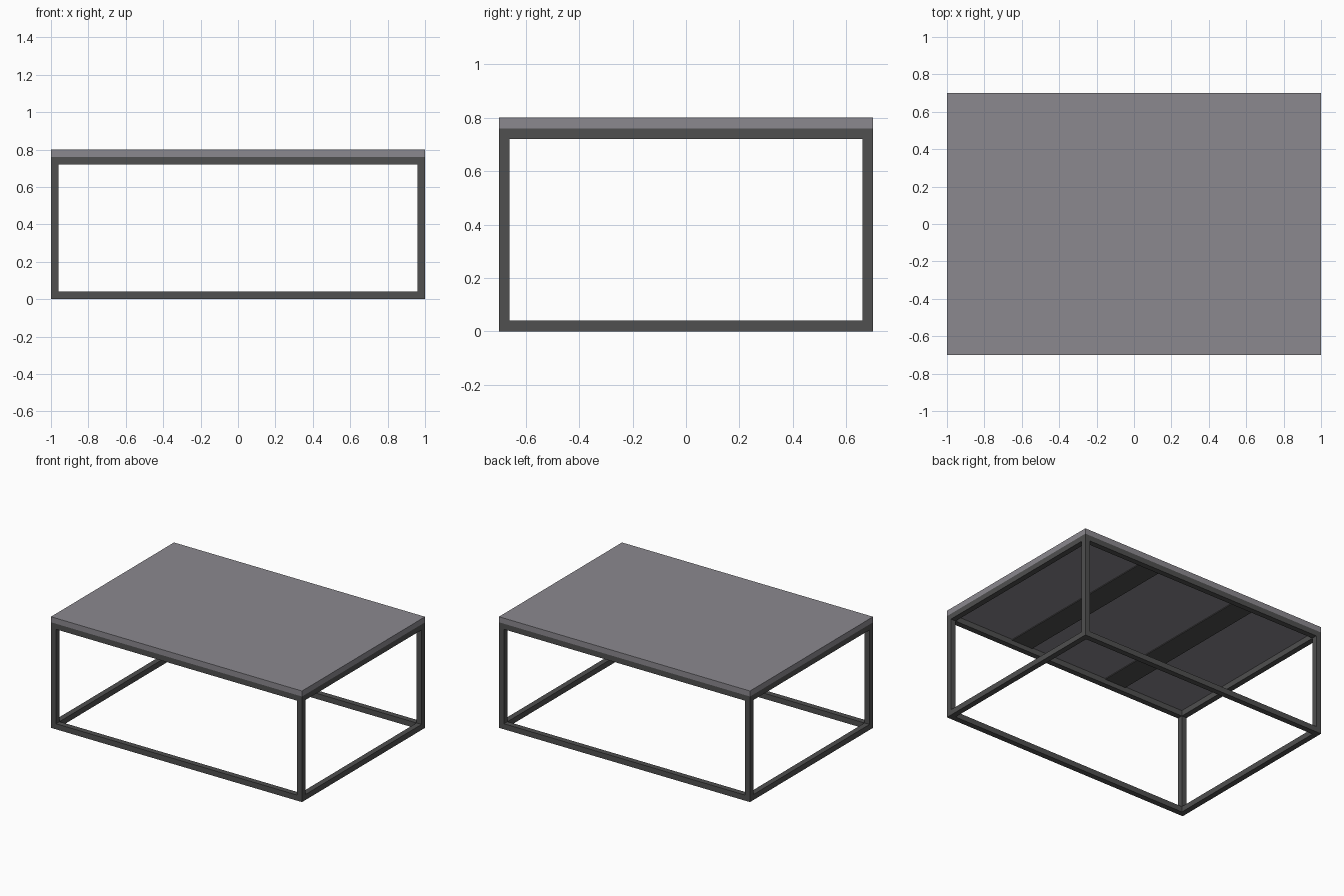
import bpy

cube = bpy.data.objects.get("Cube")
if cube:
    bpy.data.objects.remove(cube, do_unlink=True)

HALF_X, HALF_Y = 1.0, 0.7
BAR, FRAME_TOP, HEIGHT = 0.04, 0.76, 0.80


def material(name, color):
    mat = bpy.data.materials.new(name)
    mat.use_nodes = True
    mat.diffuse_color = (*color, 1)
    mat.node_tree.nodes["Principled BSDF"].inputs["Base Color"].default_value = (*color, 1)
    return mat


grey = material("stone grey", (0.26, 0.25, 0.275))
dark = material("dark metal", (0.08, 0.08, 0.08))


def box(name, center, size, mat):
    bpy.ops.mesh.primitive_cube_add(size=1, location=center)
    obj = bpy.context.object
    obj.name = name
    obj.scale = size
    bpy.ops.object.transform_apply(location=False, rotation=False, scale=True)
    obj.data.materials.append(mat)
    return obj


# Table top
box("table_top", (0, 0, (FRAME_TOP + HEIGHT) / 2),
    (2 * HALF_X, 2 * HALF_Y, HEIGHT - FRAME_TOP), grey)

# Legs at the four corners
leg_x, leg_y = HALF_X - BAR / 2, HALF_Y - BAR / 2
for sx, side in ((1, "left"), (-1, "right")):
    for sy, end in ((-1, "front"), (1, "back")):
        box(f"{end}_{side}_leg", (sx * leg_x, sy * leg_y, FRAME_TOP / 2),
            (BAR, BAR, FRAME_TOP), dark)

# Lower and upper rails between the legs
for level, z in (("lower", BAR / 2), ("upper", FRAME_TOP - BAR / 2)):
    for s, end, side in ((-1, "front", "right"), (1, "back", "left")):
        box(f"{level}_{end}_rail", (0, s * leg_y, z),
            (2 * (HALF_X - BAR), BAR, BAR), dark)
        box(f"{level}_{side}_rail", (s * leg_x, 0, z),
            (BAR, 2 * (HALF_Y - BAR), BAR), dark)

# Flat support slats under the top
SLAT = 0.006
for s, side in ((1, "left"), (-1, "right")):
    box(f"{side}_support_slat", (s * 0.395, 0, FRAME_TOP - SLAT / 2),
        (0.17, 2 * (HALF_Y - BAR), SLAT), dark)
